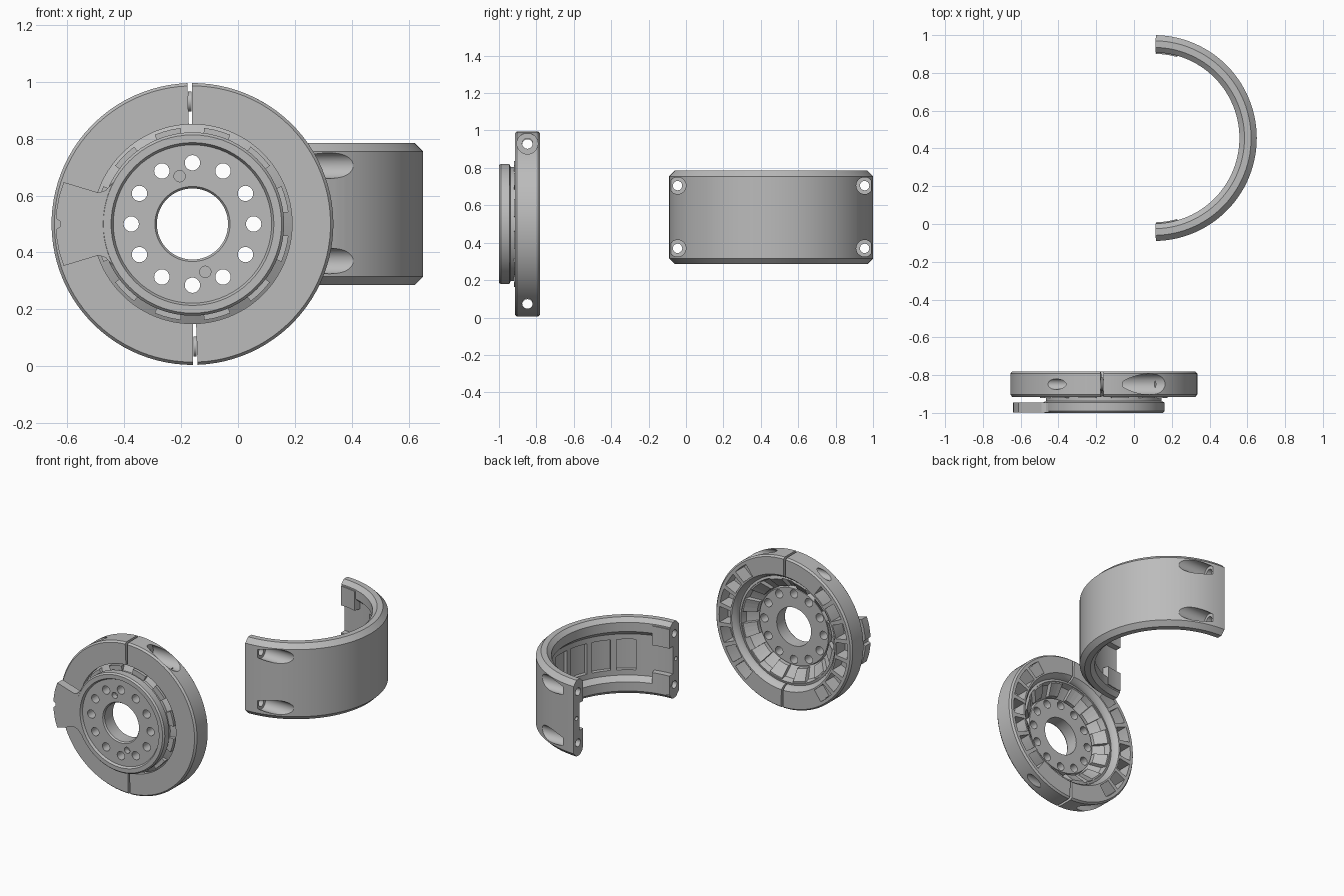
import bpy, bmesh
from math import sin, cos, radians, pi
from mathutils import Matrix, Vector

if "Cube" in bpy.data.objects:
    bpy.data.objects.remove(bpy.data.objects["Cube"])

metal = bpy.data.materials.new("grey metal")
metal.use_nodes = True
metal.diffuse_color = (0.5, 0.5, 0.5, 1)
metal.node_tree.nodes["Principled BSDF"].inputs["Base Color"].default_value = (0.5, 0.5, 0.5, 1)

DISC = Vector((-0.16, 0, 0.5))      # disc axis runs along y
BAND = Vector((0.105, 0.455, 0))    # band axis runs along z


def finish(name, bm):
    bmesh.ops.recalc_face_normals(bm, faces=bm.faces)
    mesh = bpy.data.meshes.new(name)
    bm.to_mesh(mesh)
    bm.free()
    mesh.materials.append(metal)
    obj = bpy.data.objects.new(name, mesh)
    bpy.context.collection.objects.link(obj)
    return obj


def add_lathe(bm, profile, axis, centre, start=0, end=360, steps=72):
    """Sweep a closed (radius, height) outline about an axis, in degrees."""
    full = end - start >= 360
    rings = []
    for i in range(steps if full else steps + 1):
        a = radians(start + (end - start) * i / steps)
        ring = []
        for r, h in profile:
            p = (r * cos(a), h, r * sin(a)) if axis == "y" else (r * cos(a), r * sin(a), h)
            ring.append(bm.verts.new(centre + Vector(p)))
        rings.append(ring)
    n = len(profile)
    for i in range(steps):
        a, b = rings[i], rings[(i + 1) % len(rings)]
        for j in range(n):
            k = (j + 1) % n
            bm.faces.new((a[j], a[k], b[k], b[j]))
    if not full:
        bm.faces.new(rings[0])
        bm.faces.new(rings[-1])


def add_rod(bm, start, end, radius, sides=24):
    start, end = Vector(start), Vector(end)
    turn = (end - start).to_track_quat("Z", "Y").to_matrix().to_4x4()
    bmesh.ops.create_cone(bm, cap_ends=True, segments=sides, radius1=radius, radius2=radius,
                          depth=(end - start).length,
                          matrix=Matrix.Translation((start + end) / 2) @ turn)


def box_outline(r0, r1, h0, h1):
    return [(r0, h0), (r1, h0), (r1, h1), (r0, h1)]


def combine(obj, bm, operation="DIFFERENCE"):
    tool = finish("helper", bm)
    tool.hide_render = True
    mod = obj.modifiers.new("combine", "BOOLEAN")
    mod.operation, mod.solver, mod.object = operation, "EXACT", tool
    bpy.context.view_layer.objects.active = obj
    bpy.ops.object.modifier_apply(modifier=mod.name)
    bpy.data.objects.remove(tool)


def smooth(obj):
    bpy.ops.object.select_all(action="DESELECT")
    obj.select_set(True)
    bpy.context.view_layer.objects.active = obj
    bpy.ops.object.shade_smooth_by_angle(angle=radians(25))


# Clamp ring: two halves, each the other turned half a circle
ring_outline = [(0.35, -0.915), (0.485, -0.915), (0.495, -0.903), (0.495, -0.792),
                (0.485, -0.78), (0.375, -0.78), (0.358, -0.80), (0.35, -0.82)]
for side, label in ((1, "left"), (-1, "right")):
    turn = 0 if side == 1 else 180
    bm = bmesh.new()
    add_lathe(bm, ring_outline, "y", DISC, turn - 87.9, turn + 90.25, 48)
    half = finish(label + "_clamp_half", bm)

    # Rear weight-saving pockets
    bm = bmesh.new()
    for k in range(-3, 4):
        mid = turn + 16 * k
        add_lathe(bm, box_outline(0.385, 0.465, -0.87, -0.7), "y", DISC, mid - 6.3, mid + 6.3, 4)
    combine(half, bm)

    # Bolt counterbore, then the through holes
    upper, lower = 0.5 + side * 0.43, 0.5 - side * 0.425
    bm = bmesh.new()
    add_rod(bm, (DISC.x + side * 0.1, -0.848, upper), (DISC.x + side * 0.7, -0.848, upper), 0.056, 32)
    combine(half, bm)
    bm = bmesh.new()
    for z in (upper, lower):
        add_rod(bm, (DISC.x - side * 0.1, -0.848, z), (DISC.x + side * 0.7, -0.848, z), 0.028)
    combine(half, bm)
    smooth(half)

    # Locating sleeve across the gap
    bm = bmesh.new()
    add_rod(bm, (DISC.x - side * 0.015, -0.848, upper), (DISC.x - side * 0.004, -0.848, upper), 0.035)
    sleeve = finish(label + "_gap_sleeve", bm)
    bm = bmesh.new()
    add_rod(bm, (DISC.x - 0.1, -0.848, upper), (DISC.x + 0.1, -0.848, upper), 0.028)
    combine(sleeve, bm)
    smooth(sleeve)

# Hub with dished back
hub_outline = [(0.125, -0.975), (0.132, -0.985), (0.278, -0.985), (0.286, -1.0), (0.313, -1.0),
               (0.322, -0.99), (0.322, -0.945), (0.306, -0.938), (0.306, -0.91), (0.352, -0.885),
               (0.352, -0.825), (0.335, -0.82), (0.325, -0.86), (0.255, -0.915), (0.25, -0.89),
               (0.125, -0.89)]
bm = bmesh.new()
add_lathe(bm, hub_outline, "y", DISC)
hub = finish("hub", bm)
bm = bmesh.new()
for k in range(12):
    a = k * pi / 6
    x, z = DISC.x + 0.215 * cos(a), DISC.z + 0.215 * sin(a)
    add_rod(bm, (x, -1.1, z), (x, -0.7, z), 0.027, 20)
for s in (1, -1):
    x, z = DISC.x - s * 0.045, DISC.z + s * 0.168
    add_rod(bm, (x, -1.1, z), (x, -0.95, z), 0.02, 20)
combine(hub, bm)
smooth(hub)

# Radial wedge pads inside the hub dish
bm = bmesh.new()
for k in range(12):
    mid = 15 + 30 * k
    add_lathe(bm, [(0.262, -0.92), (0.34, -0.92), (0.34, -0.825), (0.325, -0.825), (0.262, -0.88)],
              "y", DISC, mid - 8, mid + 8, 3)
finish("hub_pads", bm)

# Side tab with flared root and end notch
half_tab = [(-0.296, 0.06), (-0.285, 0.1), (-0.255, 0.165), (-0.285, 0.14), (-0.305, 0.118),
            (-0.33, 0.11), (-0.452, 0.147), (-0.468, 0.1), (-0.477, 0.05), (-0.48, 0.02),
            (-0.466, 0.01)]
outline = half_tab + [(x, -z) for x, z in reversed(half_tab)]
bm = bmesh.new()
face = bm.faces.new([bm.verts.new(DISC + Vector((x, -0.999, z))) for x, z in outline])
moved = bmesh.ops.extrude_face_region(bm, geom=[face])["geom"]
bmesh.ops.translate(bm, vec=(0, 0.055, 0), verts=[v for v in moved if isinstance(v, bmesh.types.BMVert)])
smooth(finish("side_tab", bm))

# Half band: outline is symmetric about mid height
MID = 0.535
upper_outline = [(0.545, 0.22), (0.515, 0.25), (0.48, 0.25), (0.453, 0.225), (0.453, 0.165),
                 (0.485, 0.135)]
outline = [(r, MID + h) for r, h in upper_outline]
outline += [(r, MID - h) for r, h in reversed(upper_outline)]
bm = bmesh.new()
add_lathe(bm, outline, "z", BAND, -88.9, 88.9, 56)
band = finish("half_band", bm)

# Thick bolt bosses at the four corners
bm = bmesh.new()
for s in (1, -1):
    for t in (1, -1):
        lo, hi = sorted((MID + s * 0.09, MID + s * 0.215))
        a0, a1 = sorted((t * 74, t * 88.7))
        add_lathe(bm, box_outline(0.446, 0.52, lo, hi), "z", BAND, a0, a1, 5)
combine(band, bm, "UNION")

# Shallow inner pockets
bm = bmesh.new()
for k in range(-3, 4):
    add_lathe(bm, box_outline(0.46, 0.51, MID - 0.1, MID + 0.1), "z", BAND, 18 * k - 7, 18 * k + 7, 4)
combine(band, bm)

# Counterbores, bolt holes and small dowel holes
bores, holes = bmesh.new(), bmesh.new()
for y in (-0.045, 0.955):
    for z in (MID - 0.165, MID + 0.17):
        add_rod(bores, (0.2, y, z), (0.8, y, z), 0.045, 32)
        add_rod(holes, (0, y, z), (0.3, y, z), 0.025)
for y in (-0.06, 0.97):
    add_rod(holes, (0, y, MID), (0.16, y, MID), 0.014, 16)
combine(band, bores)
combine(band, holes)
smooth(band)
